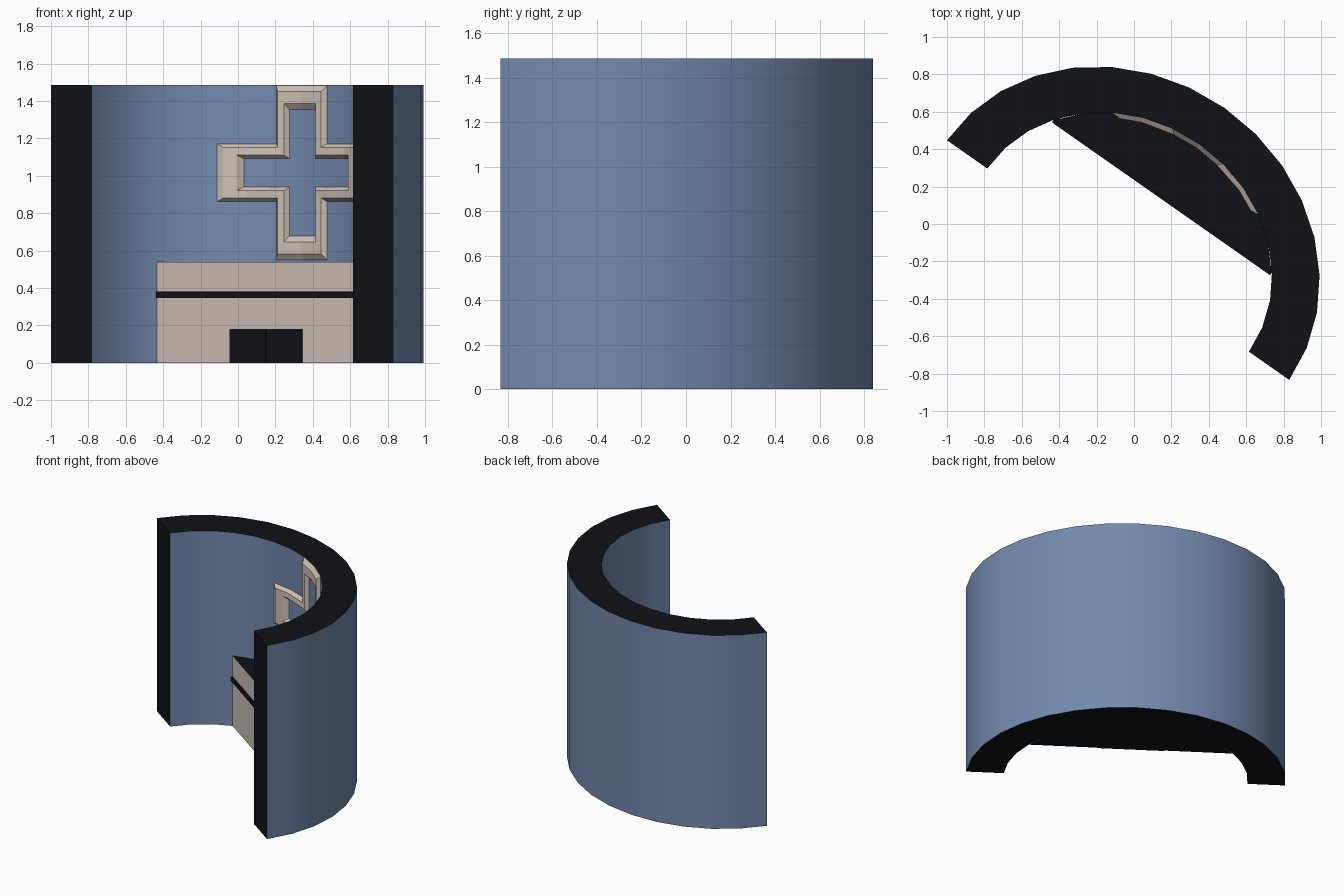
import bpy, bmesh, math
from mathutils import Vector

if "Cube" in bpy.data.objects:
    bpy.data.objects.remove(bpy.data.objects["Cube"])

C = Vector((-0.085, -0.193, 0))          # centre of the half ring
ANG = math.radians(-35)                  # direction of its open side
U = Vector((math.cos(ANG), math.sin(ANG), 0))
V = Vector((-math.sin(ANG), math.cos(ANG), 0))
H, N = 1.485, 16
OUT, INN = (1.117, 0.993), (0.854, 0.757)


def material(name, rgb):
    m = bpy.data.materials.new(name)
    m.diffuse_color = (*rgb, 1)
    m.use_nodes = True
    m.node_tree.nodes["Principled BSDF"].inputs["Base Color"].default_value = m.diffuse_color
    return m


BLUE = material("blue", (0.17, 0.25, 0.42))
BLACK = material("black", (0.005, 0.006, 0.008))
STONE = material("stone", (0.62, 0.54, 0.47))


def P(u, v, z):
    return C + U * u + V * v + Vector((0, 0, z))


def arc(r):
    return [(-r[0] * math.cos(math.pi * i / N), r[1] * math.sin(math.pi * i / N))
            for i in range(N + 1)]


def finish(name, bm, mats, pick=None, smooth=False):
    bmesh.ops.recalc_face_normals(bm, faces=bm.faces)
    if pick:
        for f in bm.faces:
            f.material_index = pick(f)
    me = bpy.data.meshes.new(name)
    bm.to_mesh(me)
    bm.free()
    for m in mats:
        me.materials.append(m)
    ob = bpy.data.objects.new(name, me)
    bpy.context.collection.objects.link(ob)
    if smooth:
        bpy.ops.object.select_all(action='DESELECT')
        ob.select_set(True)
        bpy.context.view_layer.objects.active = ob
        bpy.ops.object.shade_smooth_by_angle(angle=math.radians(30))
    return ob


def prism(name, pts, z0, z1, mats, pick=None, smooth=False):
    bm = bmesh.new()
    face = bm.faces.new([bm.verts.new(P(u, v, z0)) for u, v in pts])
    ext = bmesh.ops.extrude_face_region(bm, geom=[face])
    top = [g for g in ext['geom'] if isinstance(g, bmesh.types.BMVert)]
    bmesh.ops.translate(bm, verts=top, vec=(0, 0, z1 - z0))
    return finish(name, bm, mats, pick, smooth)


def box(name, u0, u1, v0, v1, z0, z1, mat):
    return prism(name, [(u0, v0), (u1, v0), (u1, v1), (u0, v1)], z0, z1, [mat])


# Curved wall: blue faces, black cut ends, top and bottom
inner = arc(INN)
prism("curved_wall", arc(OUT) + inner[::-1], 0, H, [BLUE, BLACK],
      lambda f: int(abs(f.normal.z) > 0.5 or f.normal.dot(V) < -0.999
                    and f.calc_center_median().dot(V) < C.dot(V) + 0.01), True)

# Platform filling the back of the curve, with a black top
D = 0.412
edge = INN[0] * math.sqrt(1 - (D / INN[1]) ** 2) - 0.004
prism("platform", [(-edge, D)] + [p for p in inner if p[1] > D + 0.01] + [(edge, D)],
      0, 0.54, [STONE, BLACK], lambda f: int(abs(f.normal.z) > 0.5))
box("trim_band", -edge, edge, D - 0.012, D + 0.03, 0.347, 0.38, BLACK)

# Double door in the platform front
for side in (-1, 1):
    u0, u1 = sorted((side * 0.002, side * 0.236))
    box("door_panel", u0, u1, D - 0.006, D + 0.03, 0, 0.18, BLACK)


# Cross-shaped frame wrapped onto the faceted inner wall
def on_wall(u, h, z):
    for (ua, va), (ub, vb) in zip(inner, inner[1:]):
        if ua <= u <= ub:
            v = va + (vb - va) * (u - ua) / (ub - ua)
            break
    n = Vector((u / INN[0] ** 2, v / INN[1] ** 2)).normalized()
    return P(u - n.x * h, v - n.y * h, z)


def cross_loop(t):
    mix = lambda a, b: a + (b - a) * t
    w, l = mix(0.166, 0.085), mix(0.474, 0.342)      # half widths along the wall
    b, t_ = mix(0.155, 0.075), mix(0.467, 0.337)     # half heights
    m = 0.327
    quarter = [(l, b), (m, b), (w, b), (w, t_)]
    flip = lambda sx, sz: [(x * sx, z * sz) for x, z in quarter]
    return (flip(1, 1) + [(0, t_)] + flip(-1, 1)[::-1] + flip(-1, -1)
            + [(0, -t_)] + flip(1, -1)[::-1])


bm = bmesh.new()
loops = [[bm.verts.new(on_wall(u, h, 1.016 + z)) for u, z in cross_loop(t)]
         for t, h in ((0, 0.0), (0.25, 0.025), (0.75, 0.025), (1, 0.0))]
for la, lb in zip(loops, loops[1:]):
    for i in range(len(la)):
        j = (i + 1) % len(la)
        bm.faces.new((la[i], la[j], lb[j], lb[i]))
for f in bm.faces:                                    # face the open side
    f.normal_update()
me = bpy.data.meshes.new("cross_frame")
if sum(f.normal.dot(V) for f in bm.faces) > 0:
    bmesh.ops.reverse_faces(bm, faces=bm.faces)
bm.to_mesh(me)
bm.free()
me.materials.append(STONE)
bpy.context.collection.objects.link(bpy.data.objects.new("cross_frame", me))
